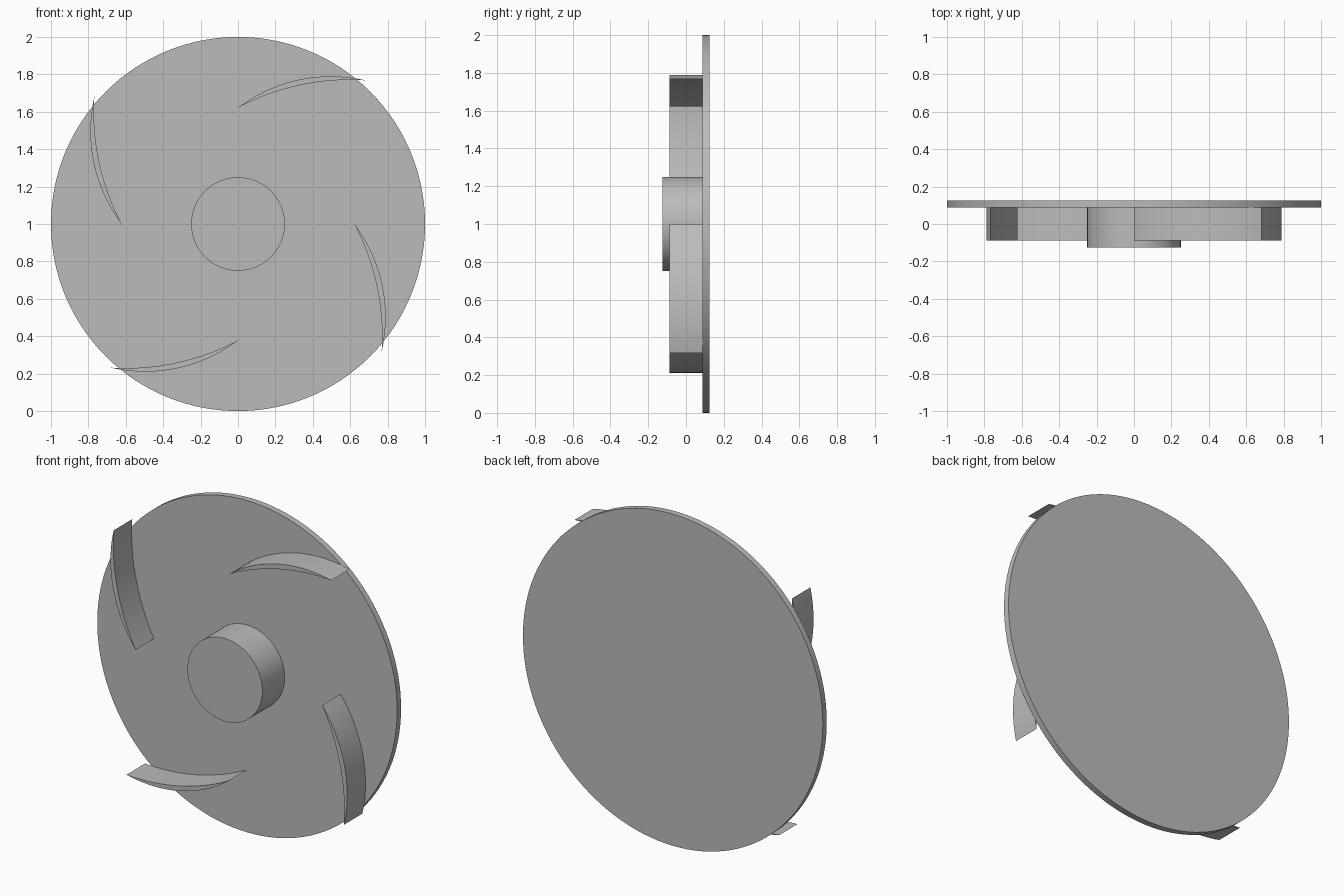
import bpy
import bmesh
import math
from mathutils import Matrix, Vector

default = bpy.data.objects.get("Cube")
if default:
    bpy.data.objects.remove(default, do_unlink=True)

grey = bpy.data.materials.new("plain grey")
grey.use_nodes = True
grey.diffuse_color = (0.5, 0.5, 0.5, 1)
grey.node_tree.nodes["Principled BSDF"].inputs["Base Color"].default_value = (0.5, 0.5, 0.5, 1)

CENTRE = Vector((0, 0, 1))
PLATE_FRONT, PLATE_BACK = 0.0875, 0.125


def extrude_outline(name, outline, y_front, y_back):
    """Solid from an (x, z) outline around the axle, extruded along y."""
    bm = bmesh.new()
    face = bm.faces.new([bm.verts.new((x, y_front, z)) for x, z in outline])
    moved = bmesh.ops.extrude_face_region(bm, geom=[face])["geom"]
    verts = [v for v in moved if isinstance(v, bmesh.types.BMVert)]
    bmesh.ops.translate(bm, vec=(0, y_back - y_front, 0), verts=verts)
    bmesh.ops.recalc_face_normals(bm, faces=bm.faces)
    bmesh.ops.translate(bm, vec=CENTRE, verts=bm.verts)
    mesh = bpy.data.meshes.new(name)
    bm.to_mesh(mesh)
    bm.free()
    mesh.materials.append(grey)
    obj = bpy.data.objects.new(name, mesh)
    bpy.context.collection.objects.link(obj)
    bpy.ops.object.select_all(action="DESELECT")
    obj.select_set(True)
    bpy.context.view_layer.objects.active = obj
    bpy.ops.object.shade_smooth_by_angle(angle=math.radians(30))
    return obj


def circle(radius, count=128):
    angles = [math.tau * i / count for i in range(count)]
    return [(radius * math.cos(a), radius * math.sin(a)) for a in angles]


def arc(start, end, sag, steps=24):
    """Circular arc from start to end, bulging left of the chord by sag."""
    start, end = Vector(start), Vector(end)
    half = (end - start).length / 2
    along = (end - start).normalized()
    normal = Vector((-along.y, along.x))
    radius = (half * half + sag * sag) / (2 * sag)
    middle = (start + end) / 2 + normal * (sag - radius)
    spread = math.asin(half / radius)
    angles = [spread * (2 * i / steps - 1) for i in range(steps + 1)]
    return [middle + radius * (along * math.sin(a) + normal * math.cos(a)) for a in angles]


# Back plate and hub
extrude_outline("back_plate", circle(1.0), PLATE_FRONT, PLATE_BACK)
extrude_outline("hub", circle(0.25), -0.125, PLATE_FRONT)

# Four crescent blades swept clockwise
root, tip = (0, 0.622), (0.682, 0.768)
outer = arc(root, tip, 0.078)
inner = arc(root, tip, 0.048)
crescent = outer + inner[-2:0:-1]
for i, place in enumerate(("top", "right", "bottom", "left")):
    turn = Matrix.Rotation(-i * math.pi / 2, 2)
    extrude_outline(place + "_blade", [turn @ p for p in crescent], -0.0875, PLATE_FRONT)
